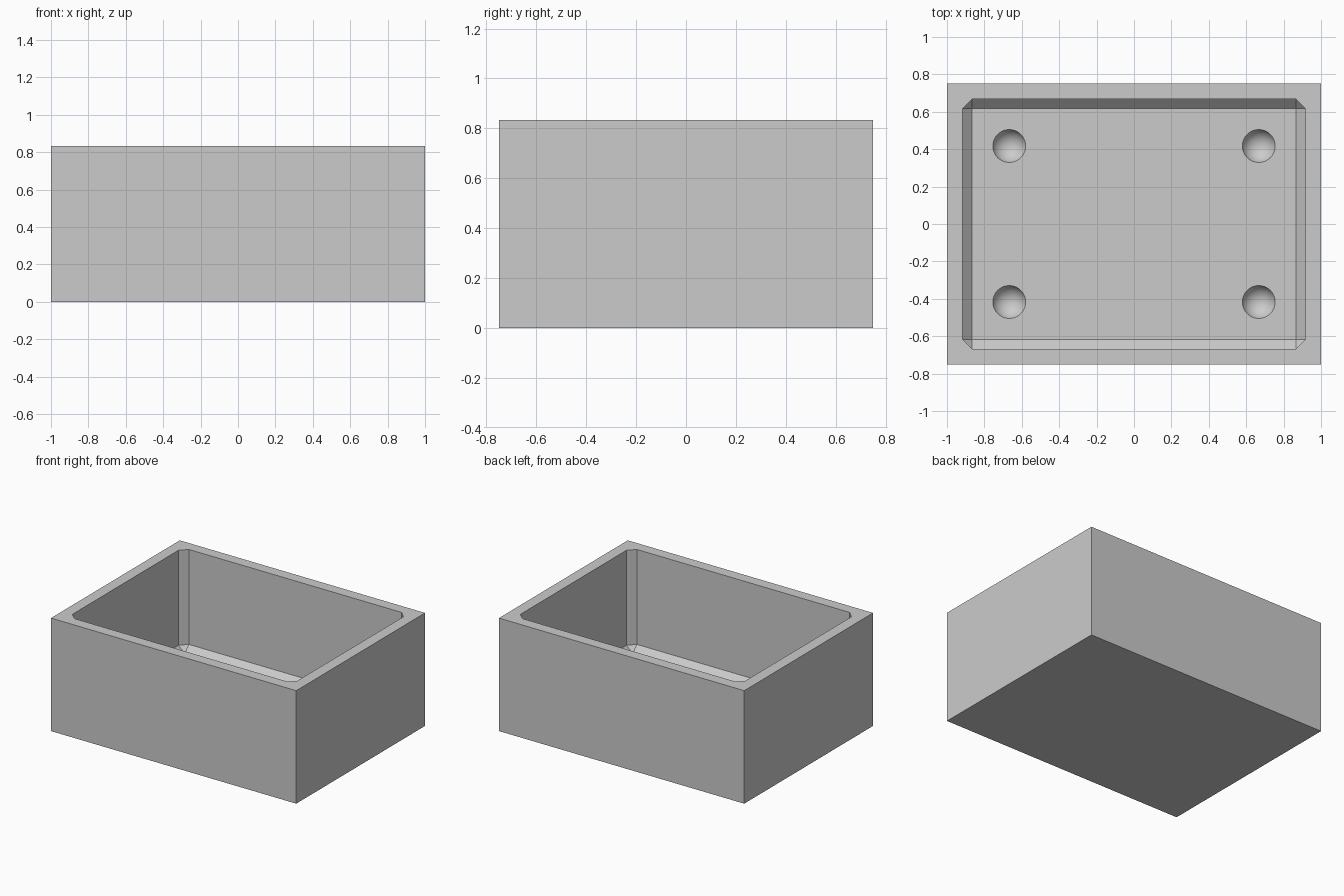
import bpy, bmesh, math
from mathutils import Matrix, Vector

cube = bpy.data.objects.get("Cube")
if cube:
    bpy.data.objects.remove(cube, do_unlink=True)

WIDTH, DEPTH, HEIGHT = 2.0, 1.5, 0.833
WALL, CHAMFER = 0.083, 0.05
DIMPLE_RADIUS, DIMPLE_DEPTH = 0.088, 0.06

grey = bpy.data.materials.new("plain grey")
grey.use_nodes = True
colour = (0.6, 0.6, 0.6, 1.0)
grey.diffuse_color = colour
grey.node_tree.nodes["Principled BSDF"].inputs["Base Color"].default_value = colour


def make_object(name, bm):
    mesh = bpy.data.meshes.new(name)
    bm.to_mesh(mesh)
    bm.free()
    mesh.materials.append(grey)
    obj = bpy.data.objects.new(name, mesh)
    bpy.context.collection.objects.link(obj)
    return obj


def block(low, high):
    bm = bmesh.new()
    low, high = Vector(low), Vector(high)
    size = Matrix.Diagonal((*(high - low), 1))
    bmesh.ops.create_cube(bm, size=1, matrix=Matrix.Translation((low + high) / 2) @ size)
    return bm


def cut(target, cutter):
    cutter.hide_render = True
    mod = target.modifiers.new("cut", 'BOOLEAN')
    mod.operation = 'DIFFERENCE'
    mod.solver = 'EXACT'
    mod.object = cutter
    bpy.context.view_layer.objects.active = target
    bpy.ops.object.modifier_apply(modifier=mod.name)
    bpy.data.objects.remove(cutter, do_unlink=True)


# Solid outer block
box = make_object("open_box", block((-WIDTH / 2, -DEPTH / 2, 0), (WIDTH / 2, DEPTH / 2, HEIGHT)))

# Cavity with chamfered upright and floor edges
x, y, top = WIDTH / 2 - WALL, DEPTH / 2 - WALL, HEIGHT + 0.2
bm = block((-x, -y, WALL), (x, y, top))
edges = [e for e in bm.edges if min(v.co.z for v in e.verts) < HEIGHT]
bmesh.ops.bevel(bm, geom=edges, offset=CHAMFER, segments=1, affect='EDGES', profile=0.5)
cut(box, make_object("cavity_cutter", bm))

# Four round dimples in the floor
radius = (DIMPLE_RADIUS ** 2 + DIMPLE_DEPTH ** 2) / (2 * DIMPLE_DEPTH)
centre_z = WALL - DIMPLE_DEPTH + radius
bm = bmesh.new()
for sx in (-1, 1):
    for sy in (-1, 1):
        bmesh.ops.create_uvsphere(bm, u_segments=48, v_segments=32, radius=radius,
                                  matrix=Matrix.Translation((sx * 0.667, sy * 0.417, centre_z)))
cut(box, make_object("dimple_cutter", bm))

# Smooth dimples, sharp edges elsewhere
bpy.ops.object.select_all(action='DESELECT')
box.select_set(True)
bpy.context.view_layer.objects.active = box
bpy.ops.object.shade_smooth_by_angle(angle=math.radians(30))
